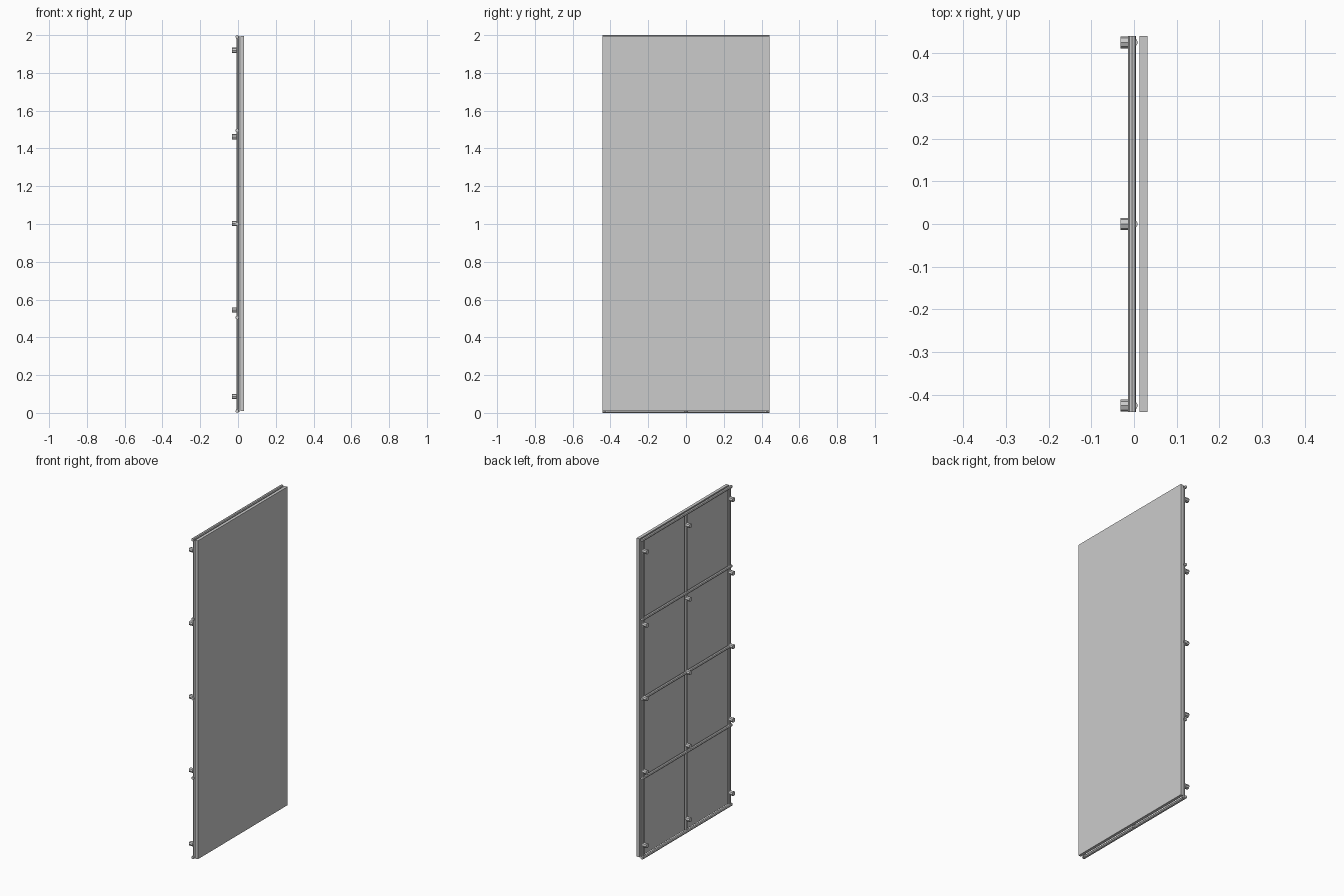
import bpy
from math import pi

if "Cube" in bpy.data.objects:
    bpy.data.objects.remove(bpy.data.objects["Cube"])

SIDES = 8
HALF_W = 0.441
COLUMNS = (-0.4255, 0.0, 0.4255)


def box(name, lo, hi):
    bpy.ops.mesh.primitive_cube_add(size=1, location=[(a + b) / 2 for a, b in zip(lo, hi)])
    ob = bpy.context.object
    ob.name = name
    ob.scale = [b - a for a, b in zip(lo, hi)]
    bpy.ops.object.transform_apply(location=False, rotation=False, scale=True)
    return ob


def rod(name, axis, centre, radius, length):
    rot = {'x': (0, pi / 2, 0), 'y': (pi / 2, 0, 0), 'z': (0, 0, pi / 2)}[axis]
    bpy.ops.mesh.primitive_cylinder_add(vertices=SIDES, radius=radius, depth=length,
                                        location=centre, rotation=rot)
    bpy.context.object.name = name
    return bpy.context.object


# Flat board on the +x side
box("panel", (0.0133, -HALF_W, 0.0095), (0.032, HALF_W, 1.995))

# Horizontal bars, evenly spaced from bottom to top
R = 0.0093
for i in range(5):
    z = R + i * (2 - 2 * R) / 4
    rod(f"horizontal_bar_{i + 1}", 'y', (-0.0045, 0, z), R, 2 * HALF_W)

# Upright bars with wall studs on the -x side
for c, y in enumerate(COLUMNS):
    rod(f"upright_bar_{c + 1}", 'z', (0, y, 1.0), 0.009, 1.99)
    for k in range(5):
        z = 0.087 + k * 0.458
        rod(f"stud_{c + 1}_{k + 1}", 'x', (-0.0195, y, z), 0.0142, 0.025)
